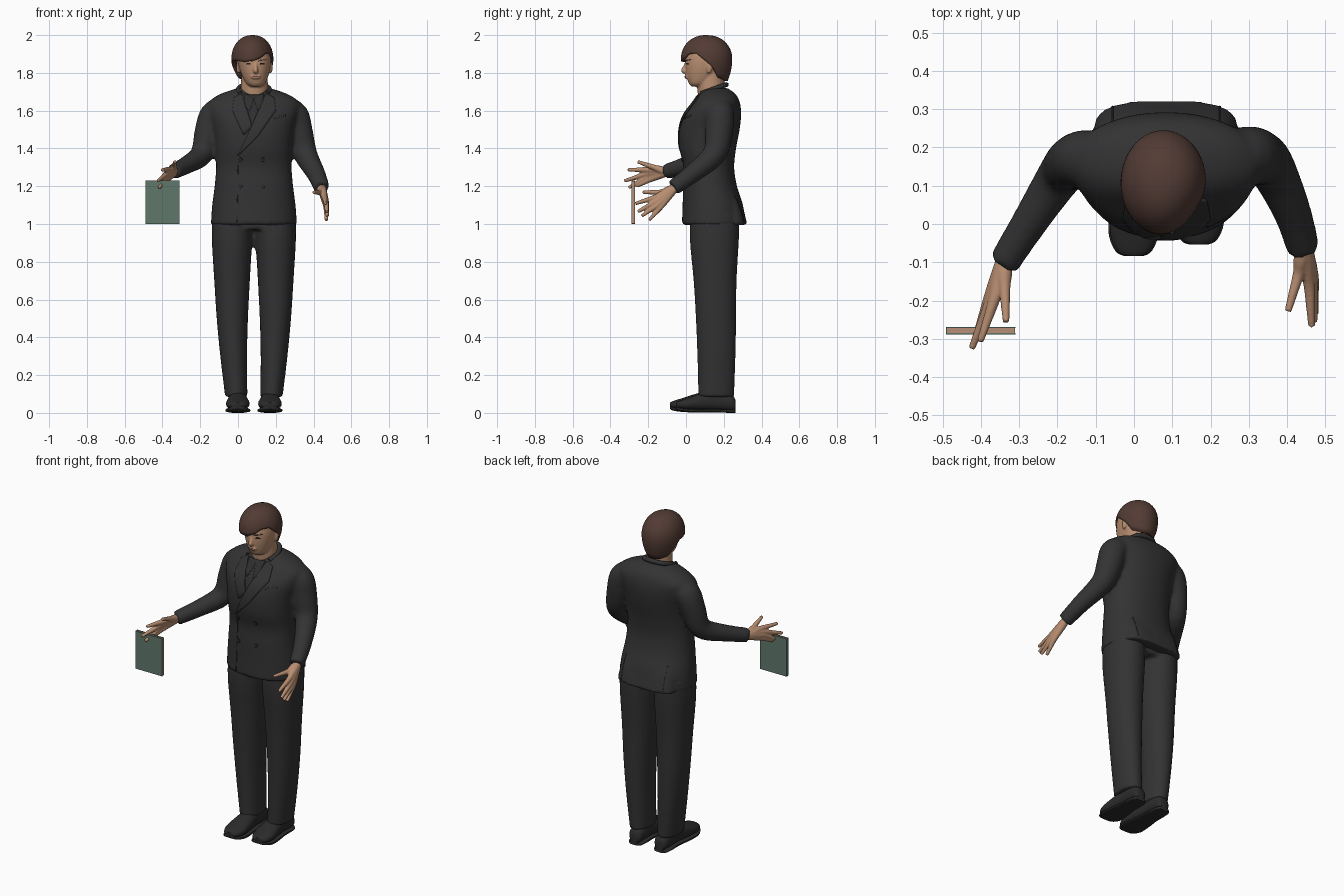
import bpy, bmesh, math
from mathutils import Vector

cube = bpy.data.objects.get("Cube")
if cube:
    bpy.data.objects.remove(cube, do_unlink=True)

X, Y, Z = Vector((1, 0, 0)), Vector((0, 1, 0)), Vector((0, 0, 1))
MID = 0.084  # centre line of the body


def material(name, r, g, b):
    m = bpy.data.materials.new(name)
    m.use_nodes = True
    m.diffuse_color = (r, g, b, 1)
    m.node_tree.nodes["Principled BSDF"].inputs["Base Color"].default_value = (r, g, b, 1)
    return m


suit = material("charcoal cloth", 0.033, 0.033, 0.034)
shirt = material("dark shirt", 0.028, 0.028, 0.029)
leather = material("black leather", 0.024, 0.024, 0.024)
skin = material("skin", 0.48, 0.27, 0.165)
lips = material("lips", 0.33, 0.16, 0.11)
brown = material("brown hair", 0.085, 0.044, 0.034)
dark = material("dark eyes", 0.02, 0.015, 0.012)
green = material("green cover", 0.115, 0.185, 0.145)
paper = material("tan pages", 0.47, 0.27, 0.18)


def spline(rows, n=4):
    """Catmull-Rom interpolation of rows of numbers."""
    out = []
    for i in range(len(rows) - 1):
        a, b, c, d = (rows[max(i - 1, 0)], rows[i], rows[i + 1], rows[min(i + 2, len(rows) - 1)])
        for k in range(n):
            t = k / n
            out.append([q + t / 2 * (r - p + t * (2 * p - 5 * q + 4 * r - s + t * (3 * (q - r) + s - p)))
                        for p, q, r, s in zip(a, b, c, d)])
    return out + [list(rows[-1])]


def loft(bm, rows, frame=None, power=2, seg=24):
    """Closed loft through rows (x, y, z, radius[, second radius])."""
    rows = spline(rows)
    pts = [Vector(r[:3]) for r in rows]
    rings, u = [], None
    for i, r in enumerate(rows):
        if frame:
            u, v = frame
        else:
            d = (pts[min(i + 1, len(pts) - 1)] - pts[max(i - 1, 0)]).normalized()
            u = (u - d * u.dot(d)).normalized() if u else d.orthogonal().normalized()
            v = d.cross(u)
        ring = []
        for k in range(seg):
            a = math.tau * k / seg
            c, s = (math.copysign(abs(f) ** (2 / power), f) for f in (math.cos(a), math.sin(a)))
            ring.append(bm.verts.new(pts[i] + u * c * r[3] + v * s * r[-1]))
        rings.append(ring)
    for a, b in zip(rings, rings[1:]):
        for k in range(seg):
            n = (k + 1) % seg
            bm.faces.new((a[k], a[n], b[n], b[k]))
    bm.faces.new(rings[0][::-1])
    bm.faces.new(rings[-1])


def finish(name, bm, mat, voxel=0, relax=3, fix=True):
    if fix:
        bmesh.ops.recalc_face_normals(bm, faces=bm.faces)
    me = bpy.data.meshes.new(name)
    bm.to_mesh(me)
    bm.free()
    ob = bpy.data.objects.new(name, me)
    bpy.context.collection.objects.link(ob)
    me.materials.append(mat)
    bpy.ops.object.select_all(action="DESELECT")
    ob.select_set(True)
    bpy.context.view_layer.objects.active = ob
    bpy.ops.object.shade_smooth_by_angle(angle=math.radians(45))
    if voxel:
        m = ob.modifiers.new("blend", "REMESH")
        m.mode, m.voxel_size, m.use_smooth_shade = "VOXEL", voxel, True
        m = ob.modifiers.new("relax", "SMOOTH")
        m.factor, m.iterations = 0.5, relax
    return ob


def plate(name, outline, target, mat, back=False, lift=0.003):
    """Thin patch, outlined in x and z, laid on the front or back of a target."""
    bm = bmesh.new()
    bm.faces.new([bm.verts.new((x, 0.6 if back else -0.6, z)) for x, z in outline])
    bmesh.ops.triangulate(bm, faces=bm.faces)
    for _ in range(3):
        bmesh.ops.subdivide_edges(bm, edges=bm.edges, cuts=1, use_grid_fill=True)
    ob = finish(name, bm, mat)
    m = ob.modifiers.new("lay", "SHRINKWRAP")
    m.target, m.wrap_method, m.offset = target, "PROJECT", lift
    m.use_project_y = True
    m.use_positive_direction, m.use_negative_direction = not back, back
    m = ob.modifiers.new("thickness", "SOLIDIFY")
    m.thickness, m.offset = 0.005, 0
    return ob


def oval(x, z, rx, rz, n=12):
    return [(x + rx * math.cos(math.tau * k / n), z + rz * math.sin(math.tau * k / n)) for k in range(n)]


# Jacket: torso, flared back hem and sleeves blended together
bm = bmesh.new()
loft(bm, [(MID, .148, .995, .228, .17), (MID, .142, 1.1, .221, .16), (MID, .127, 1.2, .208, .143),
          (MID, .121, 1.3, .2, .134), (MID, .115, 1.4, .203, .15), (MID, .124, 1.5, .214, .16),
          (MID, .14, 1.58, .235, .152), (MID, .16, 1.64, .242, .126), (MID, .165, 1.685, .185, .1),
          (MID, .16, 1.72, .085, .06)], (X, Y), 2.2, 40)
loft(bm, [(MID, .242, .995, .19, .083), (MID, .225, 1.1, .175, .072), (MID, .2, 1.2, .15, .05)], (X, Y), 3)
loft(bm, [(-.08, .17, 1.6, .07), (-.128, .17, 1.575, .076), (-.16, .16, 1.49, .07), (-.192, .128, 1.37, .06),
          (-.268, .012, 1.315, .048), (-.342, -.105, 1.277, .041)])
loft(bm, [(.25, .18, 1.6, .07), (.297, .178, 1.575, .077), (.322, .175, 1.49, .074), (.357, .15, 1.37, .063),
          (.412, .035, 1.268, .05), (.443, -.068, 1.192, .043)])
jacket = finish("jacket", bm, suit, 0.011, 6)

# Jacket collar around the neck
bm = bmesh.new()
half = [(.07, .08, 1.69), (.084, .135, 1.71), (.06, .196, 1.732), (0, .213, 1.738)]
path = [(MID - d, y, z) for d, y, z in half] + [(MID + d, y, z) for d, y, z in half[-2::-1]]
loft(bm, [p + (.013,) for p in path], seg=12)
finish("jacket_collar", bm, suit)

# Shirt front, lapels, front edge, pocket, buttons and back vents
plate("shirt_front", [(.03, 1.685), (.14, 1.685), (.075, 1.51)], jacket, shirt, lift=0.001)
for s, side in ((-1, "right"), (1, "left")):
    plate(side + "_shirt_collar", [(MID + s * d, z) for d, z in ((0, 1.665), (.05, 1.69), (.045, 1.62), (.02, 1.6))],
          jacket, shirt, lift=0.003)
    x = MID + s * .14
    plate(side + "_back_vent", [(x - .002, 1.01), (x + .002, 1.01), (x + .002, 1.15), (x - .002, 1.15)],
          jacket, leather, back=True, lift=0.0)
plate("right_lapel", [(.02, 1.69), (-.02, 1.67), (-.03, 1.6), (.03, 1.47), (.075, 1.51)], jacket, suit, lift=0.001)
plate("left_lapel", [(.148, 1.69), (.19, 1.67), (.2, 1.6), (.11, 1.47), (0, 1.36), (.06, 1.49)],
      jacket, suit, lift=0.003)
plate("front_edge", [(-.002, 1.37), (.003, 1.37), (-.003, 1.01), (-.008, 1.01)], jacket, suit, lift=0.0)
plate("chest_pocket", [(.19, 1.555), (.25, 1.57), (.25, 1.58), (.19, 1.565)], jacket, suit, lift=0.0)
for x in (.012, .132):
    for z in (1.2, 1.34):
        plate("button", oval(x, z, .011, .011), jacket, leather)

# Trousers
bm = bmesh.new()
loft(bm, [(MID, .15, .97, .17, .11), (MID, .15, 1.08, .2, .12)], (X, Y), 2.2)
for s in (-1, 1):
    loft(bm, [(MID + s * d, y, z, rx, ry) for d, y, z, rx, ry in
              ((.115, .152, 1.06, .107, .128), (.116, .15, .92, .107, .13), (.1155, .154, .7, .0945, .114),
               (.114, .159, .5, .083, .107), (.107, .161, .3, .071, .101), (.093, .16, .085, .059, .095))],
         (X, Y), 2.1)
finish("trousers", bm, suit, 0.01, 3)

# Shoes with soles
for s, side, shift in ((-1, "right", 0), (1, "left", .03)):
    cx = MID + s * .085
    shape = [(-.084, .02, .012, .03), (-.07, .044, .02, .022), (-.02, .062, .032, .014), (.06, .056, .046, .011),
             (.13, .048, .052, .012), (.2, .046, .05, .01), (.245, .04, .042, .009), (.262, .025, .03, .009)]
    for part, grow, flat in (("shoe", 0, False), ("sole", .004, True)):
        bm = bmesh.new()
        loft(bm, [(cx, y + shift * (1 - (y + .084) / .346), low if flat else h + low, w + grow,
                   .009 if flat else h) for y, w, h, low in shape], (X, Z), 4 if flat else 2.2)
        finish(side + "_" + part, bm, leather)

# Head, neck, nose and ears
bm = bmesh.new()
loft(bm, [(.094, .062, 1.727, .025, .03), (.094, .07, 1.742, .048, .054), (.091, .087, 1.78, .068, .084),
          (.088, .1, 1.83, .083, .104), (.083, .11, 1.88, .091, .114), (.08, .114, 1.94, .082, .1),
          (.08, .114, 1.975, .045, .06)], (X, Y), 2.15, 32)
loft(bm, [(.085, .145, 1.64, .075, .075), (.087, .132, 1.72, .072, .073), (.087, .13, 1.82, .068, .072)], (X, Y))
loft(bm, [(.092, .004, 1.858, .008), (.093, -.007, 1.83, .009), (.094, -.013, 1.814, .014), (.094, 0, 1.802, .011)])
loft(bm, [(.094, .002, 1.784, .026, .008), (.094, .002, 1.77, .022, .008)], (X, Y))
for x in (.001, .173):
    loft(bm, [(x, .122, 1.8, .007, .01), (x, .125, 1.83, .011, .017), (x, .128, 1.858, .009, .014)], (X, Y), seg=12)
head = finish("head", bm, skin, 0.0055, 2)

# Painted face details
for s, side in ((-1, "right"), (1, "left")):
    x = .092 + s * .036
    plate(side + "_eyebrow", [(x - s * .02, 1.861), (x + s * .022, 1.868), (x + s * .022, 1.873), (x - s * .02, 1.868)],
          head, brown, lift=0.001)
    plate(side + "_eye", oval(x, 1.848, .013, .004), head, dark, lift=0.0)
plate("mouth", oval(.094, 1.779, .022, .0035), head, lips, lift=0.0)

# Hair: a shell with a hairline that varies around the head
line = [(0, 1.86), (14, 1.83), (30, 1.775), (60, 1.757), (120, 1.757), (150, 1.775), (166, 1.83), (180, 1.86),
        (215, 1.865), (245, 1.858), (275, 1.865), (295, 1.88), (312, 1.902), (335, 1.905), (360, 1.86)]


def hairline(a):
    for (a0, z0), (a1, z1) in zip(line, line[1:]):
        if a0 <= a <= a1:
            return z0 + (z1 - z0) * (a - a0) / (a1 - a0)


bm = bmesh.new()
rings, count = [], 72
for i in range(15):
    ring = []
    for k in range(count):
        deg = 360 * k / count
        low = hairline(deg)
        z = low + (2.0 - low) * math.sin(i / 14 * math.pi / 2)
        h = (z - 1.875) / .125
        a = math.radians(deg)
        r = max(1 - h * h, 0) ** .45 if h > 0 else 1
        r *= 1 - .07 * max(0, math.cos(a - math.radians(315))) ** 4
        nape = h * h if h < 0 else 0
        ring.append(bm.verts.new((.077 + .112 * r * (1 - .33 * nape) * math.cos(a),
                                  .108 + .137 * r * (1 - .2 * nape) * math.sin(a), z)))
    rings.append(ring)
for a, b in zip(rings, rings[1:]):
    for k in range(count):
        n = (k + 1) % count
        bm.faces.new((a[k], a[n], b[n], b[k]))
bmesh.ops.remove_doubles(bm, verts=bm.verts, dist=0.0005)
hair = finish("hair", bm, brown, fix=False)
m = hair.modifiers.new("thickness", "SOLIDIFY")
m.thickness, m.offset = 0.018, -1


# Hands: a wrist, then knuckle and tip of each finger, thumb last
def hand(name, wrist, fingers):
    bm = bmesh.new()
    for i, (knuckle, tip) in enumerate(fingers):
        k, t, w = Vector(knuckle), Vector(tip), Vector(wrist)
        loft(bm, [(*w, .023), (*w.lerp(k, .5), .021 if i == 4 else .02), (*k, .0155), (*k.lerp(t, .55), .0118),
                  (*t, .009)], seg=12)
    return finish(name, bm, skin, 0.0045, 2)


hand("right_hand", (-.34, -.1, 1.275), [
    ((-.366, -.2, 1.287), (-.402, -.308, 1.287)), ((-.376, -.205, 1.267), (-.424, -.325, 1.228)),
    ((-.38, -.2, 1.25), (-.416, -.303, 1.192)), ((-.376, -.19, 1.236), (-.402, -.262, 1.2)),
    ((-.338, -.165, 1.298), (-.334, -.256, 1.33))])
hand("left_hand", (.444, -.06, 1.19), [
    ((.458, -.16, 1.142), (.464, -.268, 1.108)), ((.465, -.155, 1.122), (.471, -.255, 1.065)),
    ((.468, -.145, 1.105), (.473, -.235, 1.042)), ((.466, -.13, 1.095), (.468, -.195, 1.02)),
    ((.43, -.13, 1.168), (.402, -.228, 1.168))])


# Book with covers, spine and pages
def box(name, lo, hi, mat):
    bm = bmesh.new()
    bmesh.ops.create_cube(bm, size=1)
    for v in bm.verts:
        v.co = [l + (h - l) * (c + .5) for l, h, c in zip(lo, hi, v.co)]
    return finish(name, bm, mat)


box("book_pages", (-.488, -.285, 1.003), (-.311, -.272, 1.227), paper)
box("book_front_cover", (-.49, -.288, 1.0), (-.31, -.285, 1.23), green)
box("book_back_cover", (-.49, -.272, 1.0), (-.31, -.269, 1.23), green)
box("book_spine", (-.491, -.288, 1.0), (-.488, -.269, 1.23), green)
